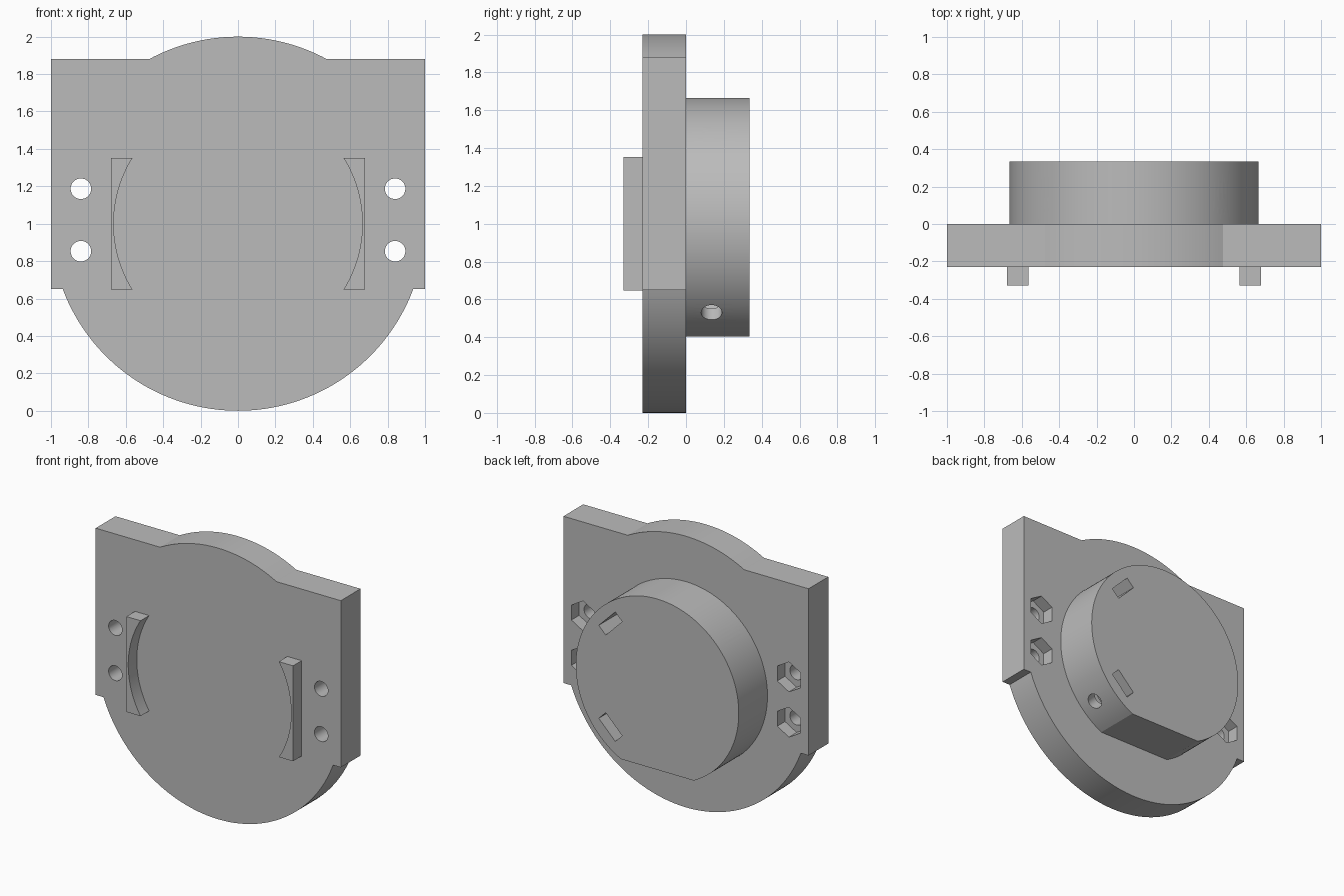
import bpy, bmesh
from math import sin, cos, pi, radians, asin, acos, sqrt
from mathutils import Matrix, Vector

if "Cube" in bpy.data.objects:
    bpy.data.objects.remove(bpy.data.objects["Cube"])

grey = bpy.data.materials.new("plain grey")
grey.use_nodes = True
COLOUR = (0.5, 0.5, 0.5, 1)
grey.diffuse_color = COLOUR
grey.node_tree.nodes["Principled BSDF"].inputs["Base Color"].default_value = COLOUR

MID = 1.0            # height of the common circle centre
BOSS_R = 0.665


def arc(radius, start, end, steps):
    """Points on a circle around the common centre, in (x, z)."""
    return [(radius * cos(start + (end - start) * i / steps),
             MID + radius * sin(start + (end - start) * i / steps))
            for i in range(steps + 1)]


def ring(x, z, radius, sides, turn=0):
    return [(x + radius * cos(turn + 2 * pi * i / sides),
             z + radius * sin(turn + 2 * pi * i / sides)) for i in range(sides)]


def prism(name, profile, y0, y1, matrix=None):
    """Extrude an (x, z) outline along y."""
    bm = bmesh.new()
    face = bm.faces.new([bm.verts.new((x, y0, z)) for x, z in profile])
    out = bmesh.ops.extrude_face_region(bm, geom=[face])["geom"]
    moved = [v for v in out if isinstance(v, bmesh.types.BMVert)]
    bmesh.ops.translate(bm, verts=moved, vec=(0, y1 - y0, 0))
    if matrix:
        bm.transform(matrix)
    bmesh.ops.recalc_face_normals(bm, faces=bm.faces[:])
    mesh = bpy.data.meshes.new(name)
    bm.to_mesh(mesh)
    bm.free()
    mesh.materials.append(grey)
    obj = bpy.data.objects.new(name, mesh)
    bpy.context.collection.objects.link(obj)
    return obj


def activate(obj):
    bpy.ops.object.select_all(action='DESELECT')
    obj.select_set(True)
    bpy.context.view_layer.objects.active = obj


def cut(obj, cutter):
    """Subtract the cutter and discard it."""
    activate(obj)
    mod = obj.modifiers.new("cut", 'BOOLEAN')
    mod.operation = 'DIFFERENCE'
    mod.solver = 'EXACT'
    mod.object = cutter
    bpy.ops.object.modifier_apply(modifier=mod.name)
    bpy.data.objects.remove(cutter)


def smooth(obj):
    activate(obj)
    bpy.ops.object.shade_smooth_by_angle(angle=radians(25))


# Base plate: a disc merged with a wide rectangular band
TOP, LOW = 1.88, 0.65
a_top, a_low = asin(TOP - MID), asin(LOW - MID)
outline = [(1, LOW), (1, TOP)] + arc(1, a_top, pi - a_top, 32)
outline += [(-1, TOP), (-1, LOW)] + arc(1, pi - a_low, 2 * pi + a_low, 96)
plate = prism("base_plate", outline, -0.23, 0)

# Bolt holes with hexagonal nut pockets on the back
for x in (-0.84, 0.84):
    for z in (0.853, 1.187):
        cut(plate, prism("bolt_cutter", ring(x, z, 0.055, 32), -0.4, 0.2))
        cut(plate, prism("nut_cutter", ring(x, z, 0.11, 6, pi / 2), -0.09, 0.1))
smooth(plate)

# Round boss on the back, flattened at the bottom
a_flat = asin((0.405 - MID) / BOSS_R)
boss = prism("rear_boss", arc(BOSS_R, a_flat, pi - a_flat, 128), -0.01, 0.335)

# Radial screw holes and the nut slots they pass through
for k in range(4):
    turn = Matrix.Translation((0, 0, MID)) @ Matrix.Rotation(pi / 4 + k * pi / 2, 4, 'Y')
    slot = [(0.5, -0.095), (0.58, -0.095), (0.58, 0.095), (0.5, 0.095)]
    cut(boss, prism("slot_cutter", slot, 0.035, 0.5, turn))
    aim = turn @ Matrix.Translation((0, 0.135, 0)) @ Matrix.Rotation(-pi / 2, 4, 'Z')
    cut(boss, prism("screw_cutter", ring(0, 0, 0.055, 32), 0.4, 0.8, aim))
smooth(boss)

# Front locating rails with a concave inner side
a_rail = asin(0.352 / BOSS_R)
for side, label in ((1, "left"), (-1, "right")):
    pts = [(0.68, MID - 0.352), (0.68, MID + 0.352)] + arc(BOSS_R, a_rail, -a_rail, 32)
    rail = prism(label + "_rail", [(side * x, z) for x, z in pts], -0.33, -0.225)
    smooth(rail)
